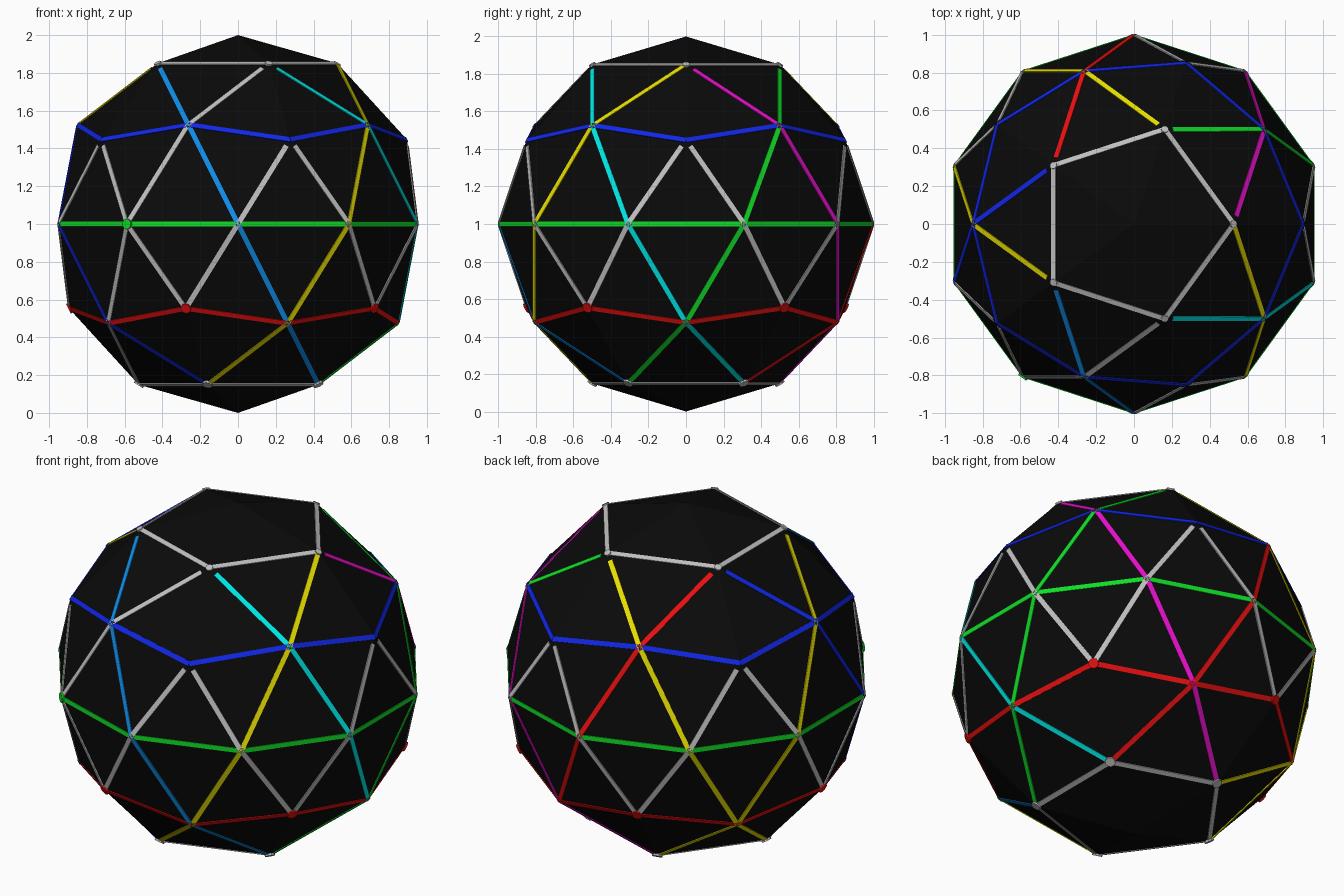
import bpy, math
from mathutils import Vector, Matrix

if "Cube" in bpy.data.objects:
    bpy.data.objects.remove(bpy.data.objects["Cube"])

COLOURS = {
    "black": (0.003, 0.003, 0.003), "grey": (0.52, 0.52, 0.52),
    "green": (0.005, 0.72, 0.02), "red": (0.85, 0.005, 0.005),
    "blue": (0.006, 0.02, 0.8), "yellow": (0.85, 0.78, 0.0),
    "cyan": (0.0, 0.8, 0.78), "magenta": (0.8, 0.005, 0.6),
    "azure": (0.005, 0.28, 0.85),
}
MATS = {}
for name, c in COLOURS.items():
    MATS[name] = bpy.data.materials.new(name)
    MATS[name].diffuse_color = (*c, 1)

CENTRE = Vector((0, 0, 1))
WIDTH, LIFT, SINK = 0.027, 0.002, 0.012

# Faceted black dome body
bpy.ops.mesh.primitive_ico_sphere_add(subdivisions=2, radius=1, location=CENTRE)
body = bpy.context.object
body.name = "geodesic_body"
body.data.materials.append(MATS["black"])


def ring(latitude_z):
    """Return a function giving the sphere point at an angle on one ring."""
    r = math.sqrt(1 - latitude_z ** 2)
    return lambda a: Vector((r * math.cos(math.radians(a)), r * math.sin(math.radians(a)), latitude_z))


top = ring(0.8507)       # top pentagon
up_mid = ring(0.5257)    # upper crossings
up_hub = ring(0.4472)    # upper five-way points
equator = ring(0.0)
low_hub = ring(-0.4472)
low_mid = ring(-0.5257)
bottom = ring(-0.8507)


def strips(name, colour, segments, lift=LIFT):
    """Flat bars lying on body edges; segment = (start, end, gap at start)."""
    verts, faces = [], []
    for p, q, gap in segments:
        d = (q - p).normalized()
        n = (p + q).normalized()
        side = d.cross(n) * WIDTH / 2
        p = p + d * gap
        b = len(verts)
        for end in (p, q):
            for s, h in ((-1, -SINK), (1, -SINK), (1, lift), (-1, lift)):
                verts.append(end + side * s + n * h + CENTRE)
        for f in ((3, 2, 1, 0), (4, 5, 6, 7), (0, 1, 5, 4), (1, 2, 6, 5), (2, 3, 7, 6), (3, 0, 4, 7)):
            faces.append([b + i for i in f])
    me = bpy.data.meshes.new(name)
    me.from_pydata(verts, [], faces)
    me.materials.append(MATS[colour])
    ob = bpy.data.objects.new(name, me)
    bpy.context.collection.objects.link(ob)


def hub(name, colour, p, radius=0.028):
    """Small flat disc on a joint."""
    bpy.ops.mesh.primitive_cylinder_add(vertices=10, radius=radius, depth=0.014, location=CENTRE + p * 0.997,
                                        rotation=p.to_track_quat('Z', 'Y').to_euler())
    bpy.context.object.name = name
    bpy.context.object.data.materials.append(MATS[colour])


FIVE = [72 * k for k in range(5)]

# Horizontal bands
strips("equator_band", "green", [(equator(18 + 36 * k), equator(54 + 36 * k), 0) for k in range(10)])
strips("upper_band", "blue", [(up_hub(a), up_mid(a + s), 0) for a in FIVE for s in (-36, 36)])
strips("lower_band", "red", [(low_mid(a), low_hub(a + s), 0) for a in FIVE for s in (-36, 36)])
strips("top_pentagon", "grey", [(top(a), top(a + 72), 0) for a in FIVE], 0.003)
strips("bottom_pentagon", "grey", [(bottom(a + 36), bottom(a + 108), 0) for a in FIVE], 0.003)

# Short struts between the equator and the five-way points
strips("upper_struts", "grey", [(up_hub(a), equator(a + s), 0.04) for a in FIVE for s in (-18, 18)], 0.003)
strips("lower_struts", "grey", [(low_hub(a + 36), equator(a + 36 + s), 0) for a in FIVE for s in (-18, 18)], 0.003)

# Ten coloured arcs from the top pentagon to the bottom one
ARCS = [(0, 1, "magenta"), (0, -1, "yellow"), (72, 1, "yellow"), (72, -1, "green"),
        (144, 1, "blue"), (144, -1, "red"), (216, 1, "azure"), (216, -1, "yellow"),
        (288, 1, "cyan"), (288, -1, "grey")]
for a, s, colour in ARCS:
    path = [top(a), up_mid(a + 36 * s), equator(a + 54 * s), low_mid(a + 72 * s), bottom(a + 108 * s)]
    gap = 0 if (a, s) == (0, -1) else 0.05
    strips(f"{colour}_arc_{a}_{'left' if s > 0 else 'right'}", colour,
           [(p, q, gap if i == 0 else 0) for i, (p, q) in enumerate(zip(path, path[1:]))], 0.0025)

# Joint discs
for a in FIVE:
    hub("lower_joint", "red", low_hub(a + 36))
    hub("bottom_joint", "grey", bottom(a + 36))
    hub("top_joint", "grey", top(a), 0.02)
hub("equator_joint", "green", equator(234))

for m in bpy.data.materials:
    if m.users and not m.is_grease_pencil:
        m.use_nodes = True
        m.node_tree.nodes["Principled BSDF"].inputs["Base Color"].default_value = m.diffuse_color
